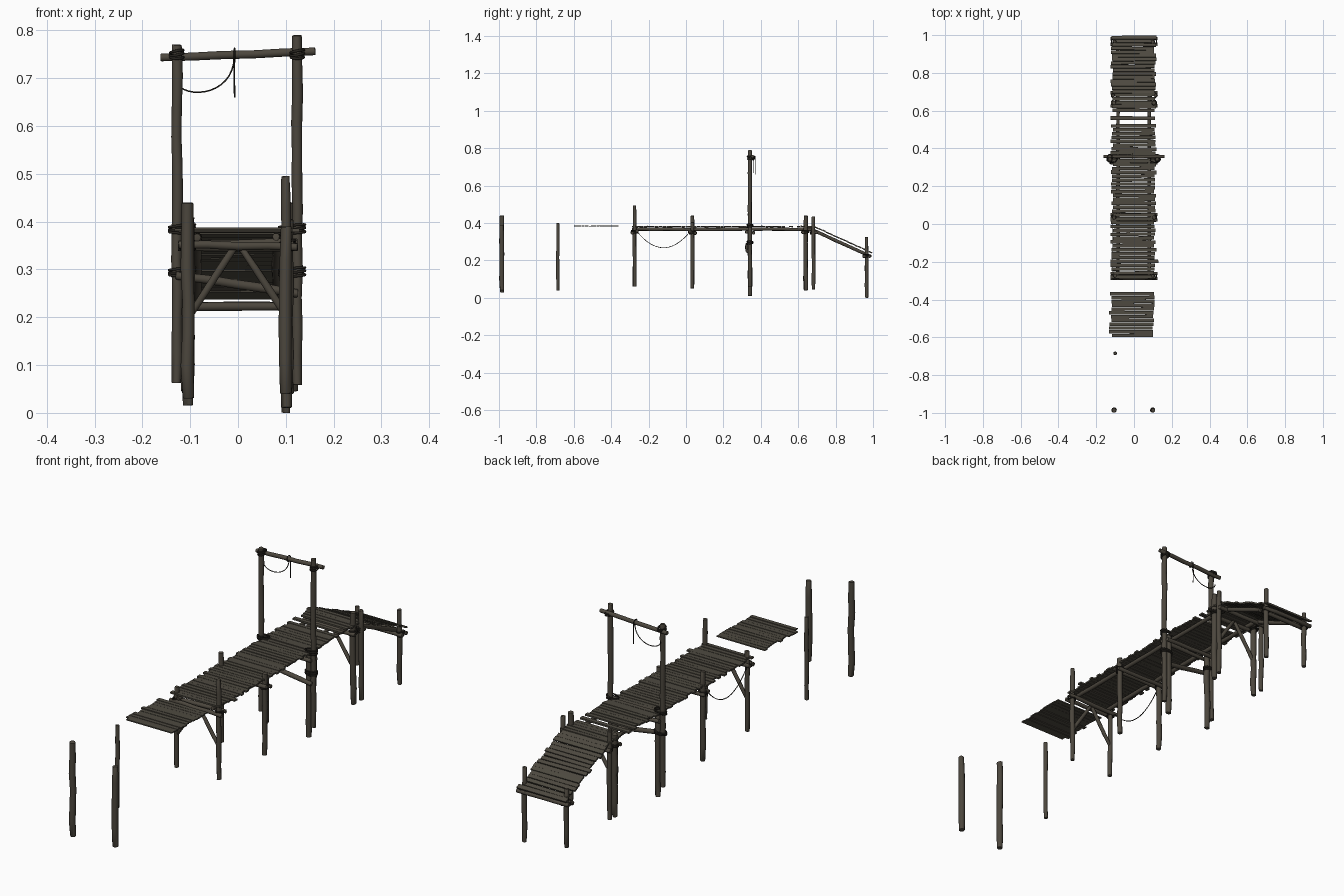
import bpy, bmesh, math, random
from mathutils import Vector, Matrix

random.seed(4)
cube = bpy.data.objects.get("Cube")
if cube:
    bpy.data.objects.remove(cube)


def material(name, rgb):
    m = bpy.data.materials.new(name)
    m.use_nodes = True
    m.diffuse_color = (*rgb, 1)
    m.node_tree.nodes["Principled BSDF"].inputs["Base Color"].default_value = (*rgb, 1)
    return m


WOOD = material("weathered wood", (0.072, 0.062, 0.047))
PLANK = material("plank wood", (0.075, 0.067, 0.051))
ROPE = material("dark rope", (0.022, 0.019, 0.015))


def finish(name, bm, mat, smooth=True):
    bmesh.ops.recalc_face_normals(bm, faces=bm.faces)
    me = bpy.data.meshes.new(name)
    bm.to_mesh(me)
    bm.free()
    me.materials.append(mat)
    ob = bpy.data.objects.new(name, me)
    bpy.context.collection.objects.link(ob)
    if smooth:
        bpy.ops.object.select_all(action='DESELECT')
        bpy.context.view_layer.objects.active = ob
        ob.select_set(True)
        bpy.ops.object.shade_smooth_by_angle(angle=math.radians(40))
    return ob


def log(name, start, end, r, sides=10):
    """Slightly crooked round timber with chamfered ends."""
    a, b = Vector(start), Vector(end)
    axis = b - a
    q = axis.to_track_quat('Z', 'Y')
    n = max(3, int(axis.length / 0.06))
    stops = [(0, 0.75), (0.15 * r / axis.length, 0.9)]
    stops += [(i / n, 1) for i in range(1, n)]
    stops += [(1 - 0.15 * r / axis.length, 0.9), (1, 0.75)]
    bm = bmesh.new()
    rings = []
    for t, k in stops:
        w = r * 0.14
        off = Vector((random.uniform(-w, w), random.uniform(-w, w), 0))
        rad = r * k * random.uniform(0.95, 1.06)
        rings.append([bm.verts.new(a + axis * t + q @ (off + Vector((
            rad * math.cos(math.tau * j / sides), rad * math.sin(math.tau * j / sides), 0))))
            for j in range(sides)])
    for lo, hi in zip(rings, rings[1:]):
        for j in range(sides):
            k = (j + 1) % sides
            bm.faces.new((lo[j], lo[k], hi[k], hi[j]))
    bm.faces.new(rings[0])
    bm.faces.new(rings[-1])
    return finish(name, bm, WOOD)


def rope(name, points, r=0.0018, cyclic=False):
    cu = bpy.data.curves.new(name, 'CURVE')
    cu.dimensions = '3D'
    cu.bevel_depth = r
    cu.bevel_resolution = 1
    sp = cu.splines.new('POLY')
    sp.points.add(len(points) - 1)
    for p, co in zip(sp.points, points):
        p.co = (*co, 1)
    sp.use_cyclic_u = cyclic
    cu.materials.append(ROPE)
    ob = bpy.data.objects.new(name, cu)
    bpy.context.collection.objects.link(ob)


def binding(name, x, y, z, rx, ry, turns=3):
    """Rope coils wound around a joint."""
    for t in range(turns):
        h = z + (t - (turns - 1) / 2) * 0.006
        rope(name, [(x + rx * math.cos(math.tau * i / 14), y + ry * math.sin(math.tau * i / 14),
                     h + 0.003 * math.sin(math.tau * i / 14 + t)) for i in range(14)], 0.003, True)


def planks(name, start, end, pitch, thick, gaps=(), shift=0.0, y_offset=0.0):
    """Row of uneven boards laid from start to end, given as (y, z)."""
    a, b = Vector((0, *start)), Vector((0, *end))
    length = (b - a).length
    slope = math.atan2(b.z - a.z, b.y - a.y)
    bm = bmesh.new()
    s = pitch / 2
    while s < length:
        width = pitch * random.uniform(0.8, 0.97)
        c = a.lerp(b, s / length)
        s += pitch
        if any(lo < c.y < hi for lo, hi in gaps):
            continue
        left = -0.118 + random.uniform(-0.008, 0.008) + shift
        right = 0.113 + random.uniform(-0.008, 0.006) + shift
        if random.random() < 0.08:
            right += 0.014
        c.x = (left + right) / 2
        c.z += random.uniform(-0.0012, 0.0012)
        m = (Matrix.Translation(c) @ Matrix.Rotation(slope + random.uniform(-0.04, 0.04), 4, 'X')
             @ Matrix.Rotation(random.uniform(-0.012, 0.012), 4, 'Z')
             @ Matrix.Diagonal((right - left, width, thick, 1)))
        bmesh.ops.create_cube(bm, size=1, matrix=m)
    return finish(name, bm, PLANK, False)


# Vertical posts: name, x, y, bottom, top, radius
for name, x, y, lo, hi, r in (
        ("outer_post_right", -0.105, -0.985, 0.03, 0.44, 0.013),
        ("outer_post_left", 0.1, -0.985, 0.04, 0.39, 0.013),
        ("lone_post", -0.1, -0.685, 0.04, 0.4, 0.009),
        ("front_post_right", -0.102, -0.275, 0.06, 0.41, 0.01),
        ("front_post_left", 0.1, -0.275, 0.06, 0.495, 0.01),
        ("middle_post_right", -0.105, 0.035, 0.05, 0.44, 0.011),
        ("middle_post_left", 0.105, 0.035, 0.05, 0.405, 0.011),
        ("tall_post_right", -0.128, 0.342, 0.062, 0.77, 0.011),
        ("tall_post_left", 0.124, 0.342, 0.058, 0.79, 0.011),
        ("support_post_right", -0.105, 0.342, 0.015, 0.375, 0.012),
        ("support_post_left", 0.102, 0.342, 0.01, 0.375, 0.012),
        ("bend_post_right", -0.105, 0.64, 0.04, 0.4, 0.012),
        ("bend_post_left", 0.105, 0.64, 0.04, 0.44, 0.012),
        ("rear_post_right", -0.11, 0.682, 0.045, 0.43, 0.01),
        ("rear_post_left", 0.115, 0.682, 0.045, 0.435, 0.01),
        ("ramp_post_right", -0.102, 0.966, 0.03, 0.285, 0.01),
        ("ramp_post_left", 0.1, 0.966, 0.0, 0.325, 0.01)):
    log(name, (x, y, lo), (x, y, hi), r)

# Long bearers under the walkway and ramp
for side, x in (("right", -0.085), ("left", 0.08)):
    log("deck_bearer_" + side, (x, -0.29, 0.367), (x, 0.69, 0.367), 0.009)
    log("ramp_bearer_" + side, (x, 0.675, 0.364), (x, 0.985, 0.222), 0.009)

# Cross beams beside the posts
for y, z in ((-0.288, 0.352), (-0.262, 0.352), (0.02, 0.352), (0.05, 0.345),
             (0.325, 0.35), (0.36, 0.35), (0.625, 0.352), (0.695, 0.35),
             (0.952, 0.222), (0.982, 0.225)):
    log("cross_beam", (-0.125, y, z), (0.125, y, z + random.uniform(-0.005, 0.005)), 0.009)
log("slanted_tie", (-0.13, 0.327, 0.288), (0.125, 0.327, 0.25), 0.01)

# Diagonal braces meeting under the deck
for y in (-0.275, 0.64):
    for sx in (-1, 1):
        log("diagonal_brace", (sx * 0.1, y, 0.205), (sx * 0.004, y, 0.35), 0.008)

# Gate top beam
log("gate_beam", (-0.162, 0.357, 0.744), (0.162, 0.357, 0.755), 0.009)

# Walking boards
planks("deck_boards", (-0.29, 0.381), (0.69, 0.381), 0.0205, 0.007, ((0.535, 0.555), (0.572, 0.59)))
planks("ramp_boards", (0.69, 0.379), (1.0, 0.238), 0.021, 0.007, ((0.70, 0.712),))
planks("loose_boards", (-0.6, 0.384), (-0.37, 0.384), 0.02, 0.005, (), -0.007)

# Rope bindings
for x in (-0.117, 0.113):
    binding("gate_binding", x, 0.342, 0.295, 0.027, 0.016)
    binding("deck_binding", x, 0.342, 0.385, 0.027, 0.016)
for x in (-0.128, 0.124):
    binding("beam_binding", x, 0.348, 0.75, 0.0135, 0.021)
for y, z in ((-0.275, 0.352), (0.035, 0.35), (0.64, 0.352), (0.682, 0.35), (0.966, 0.224)):
    for x in (-0.105, 0.104):
        binding("post_binding", x, y, z, 0.015, 0.017)

# Hanging ropes
N = 16
rope("sagging_rope", [(-0.113, -0.265 + 0.29 * i / N, 0.268 + 0.09 * (2 * i / N - 1) ** 2)
                      for i in range(N + 1)])
rope("gate_rope", [(-0.07 - 0.062 * math.cos(math.pi * i / N), 0.362,
                    0.7 + 0.045 * (i / N) ** 3 - 0.034 * math.sin(math.pi * i / N))
                   for i in range(N + 1)])
rope("dangling_rope", [(-0.007, 0.37, 0.755), (-0.008, 0.371, 0.71), (-0.007, 0.37, 0.66)])
rope("gate_rope_loop", [(-0.007, 0.357 + 0.012 * math.cos(math.tau * i / 12),
                         0.75 + 0.012 * math.sin(math.tau * i / 12)) for i in range(12)], 0.002, True)
